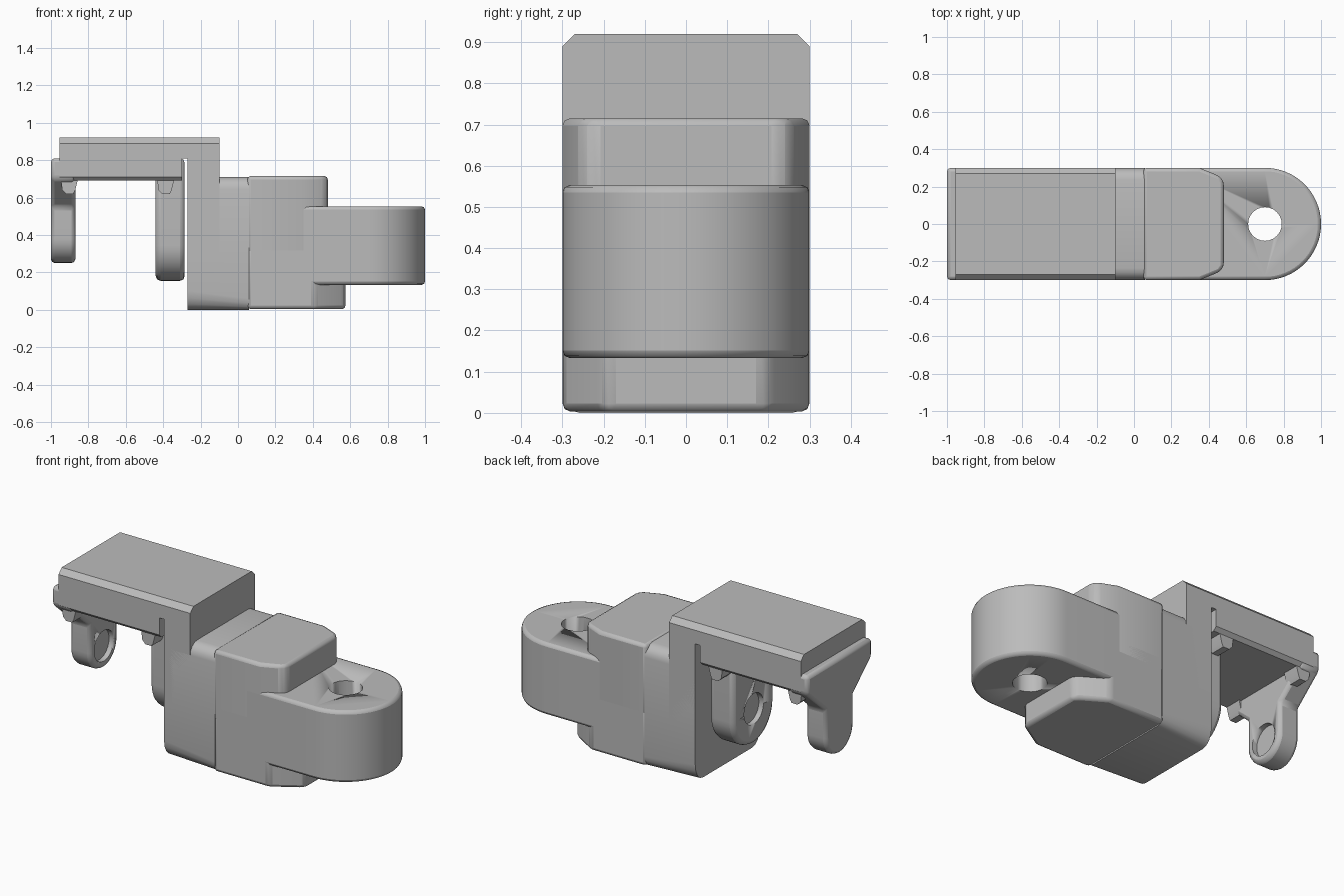
import bpy, bmesh
from math import sin, cos, pi, radians

if "Cube" in bpy.data.objects:
    bpy.data.objects.remove(bpy.data.objects["Cube"])

grey = bpy.data.materials.new("plain grey")
grey.use_nodes = True
COLOUR = (0.5, 0.5, 0.5, 1)
grey.diffuse_color = COLOUR
grey.node_tree.nodes["Principled BSDF"].inputs["Base Color"].default_value = COLOUR


def place(axis, p, t):
    """Lift a 2D profile point to 3D at distance t along the axis."""
    return {"x": (t, p[0], p[1]), "y": (p[0], t, p[1]), "z": (p[0], p[1], t)}[axis]


def loft(name, axis, first, last, a, b, bevel=0.0, segments=2):
    """Solid between two matching outlines at a and b along the axis."""
    bm = bmesh.new()
    r1 = [bm.verts.new(place(axis, p, a)) for p in first]
    r2 = [bm.verts.new(place(axis, p, b)) for p in last]
    bm.faces.new(r1)
    bm.faces.new(r2)
    for i in range(len(r1)):
        j = (i + 1) % len(r1)
        bm.faces.new((r1[i], r1[j], r2[j], r2[i]))
    bmesh.ops.recalc_face_normals(bm, faces=bm.faces)
    mesh = bpy.data.meshes.new(name)
    bm.to_mesh(mesh)
    bm.free()
    ob = bpy.data.objects.new(name, mesh)
    bpy.context.collection.objects.link(ob)
    mesh.materials.append(grey)
    if bevel:
        mod = ob.modifiers.new("edges", "BEVEL")
        mod.width, mod.segments, mod.limit_method = bevel, segments, "ANGLE"
        mod.angle_limit = radians(31)
    bpy.ops.object.select_all(action="DESELECT")
    bpy.context.view_layer.objects.active = ob
    ob.select_set(True)
    bpy.ops.object.shade_smooth_by_angle(angle=radians(30))
    return ob


def prism(name, axis, pts, a, b, bevel=0.0, segments=2):
    return loft(name, axis, pts, pts, a, b, bevel, segments)


def arc(cx, cy, r, start, end, n):
    return [(cx + r * cos(radians(start + (end - start) * i / n)),
             cy + r * sin(radians(start + (end - start) * i / n))) for i in range(n + 1)]


def mirrored(half):
    """Close a half outline by mirroring its second coordinate."""
    return half + [(x, -y) for x, y in reversed(half)]


def rect(x0, x1, y0, y1):
    return [(x0, y0), (x1, y0), (x1, y1), (x0, y1)]


def drill(ob, axis, cx, cy, r, a, b):
    cutter = prism(ob.name + "_cutter", axis, arc(cx, cy, r, 0, 345, 23), a, b)
    cutter.hide_render = True
    cutter.hide_set(True)
    cutter.display_type = "WIRE"
    mod = ob.modifiers.new("hole", "BOOLEAN")
    mod.object, mod.operation, mod.solver = cutter, "DIFFERENCE", "EXACT"


W = 0.3  # half width of the whole fitting

# Upper plate with chamfered long edges, and the upright behind the body
plate = [(-W, 0.81), (W, 0.81), (W, 0.89), (0.27, 0.92), (-0.27, 0.92), (-W, 0.89)]
prism("top_plate", "x", plate, -0.955, -0.1)
prism("upright", "x", rect(-W, W, 0.3, 0.85), -0.27, -0.1)
under = [(-W, 0.83), (-W, 0.71), (-0.28, 0.69), (0.28, 0.69), (W, 0.71), (W, 0.83)]
prism("under_block", "x", under, -0.955, -0.3)


# Rear of the body, with rounded lower edges growing toward the back
def section(bottom):
    r = 0.065
    right = arc(W - bottom * 0.7, bottom, bottom, -90, 0, 4)
    right = [(min(W, W - bottom * 0.7 + (y - W + bottom * 0.7) * 0.7), z) for y, z in right]
    right += arc(W - r, 0.71 - r, r, 0, 90, 4)
    return right + [(-y, z) for y, z in reversed(right)]


loft("body_rear", "x", section(0.1), section(0.06), -0.27, 0.06)

# Front of the body: upper and lower halves with cut corners
upper = mirrored([(0.05, W), (0.35, W), (0.46, 0.255), (0.48, 0.225)])
prism("body_upper", "z", upper, 0.3, 0.715, 0.02)
lower = mirrored([(0.05, W), (0.41, W), (0.55, 0.215), (0.575, 0.19)])
prism("body_lower", "z", lower, 0.003, 0.4, 0.02)

# Round lug with a vertical through hole
lug = prism("lug", "z", [(0.25, -W)] + arc(0.7, 0, W, -90, 90, 32) + [(0.25, W)],
            0.133, 0.553, 0.018)
drill(lug, "z", 0.7, 0, 0.09, 0, 1)

# Outer arm: flares out to full width under the plate
half = [(W, 0.81), (W, 0.7), (0.13, 0.55)]
outline = half + arc(0, 0.38, 0.13, 0, -180, 16) + [(-y, z) for y, z in reversed(half)]
outer = prism("outer_arm", "x", outline, -1.0, -0.87, 0.02)
drill(outer, "x", 0, 0.38, 0.09, -0.9, -0.8)

# Inner arm: round ended, next to the upright
outline = [(0.19, 0.81)] + arc(0, 0.345, 0.19, 0, -180, 20) + [(-0.19, 0.81)]
inner = prism("inner_arm", "x", outline, -0.44, -0.285, 0.025)
drill(inner, "x", 0, 0.36, 0.09, -0.5, -0.41)

# Small stop lugs under the block at both arms
peg = [(-0.05, 0.72), (-0.04, 0.64), (-0.02, 0.62), (0.02, 0.62), (0.03, 0.64), (0.05, 0.72)]
for name, x in (("outer", -0.9), ("inner", -0.385)):
    for side, s in (("left", 1), ("right", -1)):
        prism(f"{name}_stop_{side}", "y", [(x + u, z) for u, z in peg], s * 0.18, s * 0.28)
